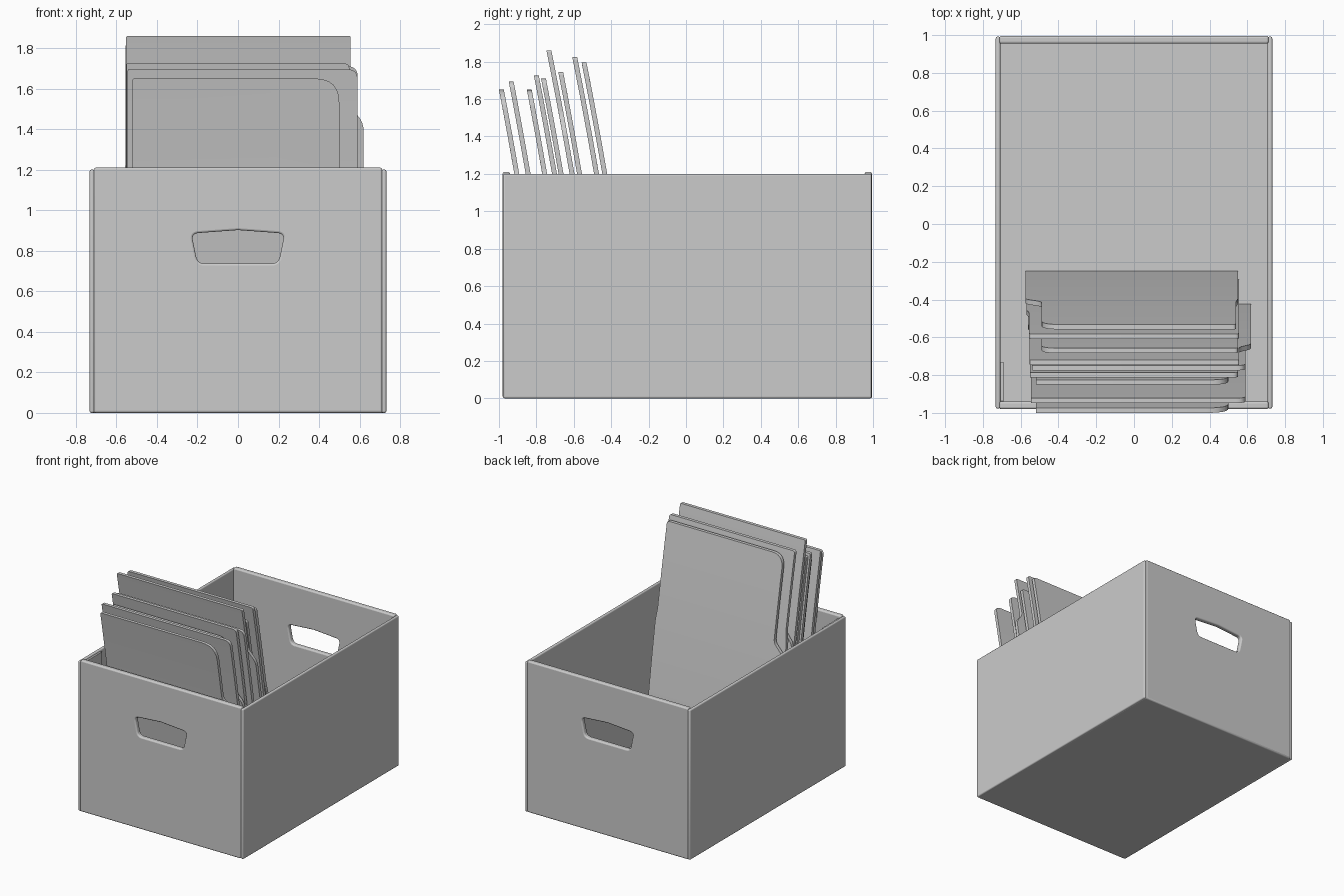
import bpy, bmesh
from math import radians
from mathutils import Vector, Matrix

if "Cube" in bpy.data.objects:
    bpy.data.objects.remove(bpy.data.objects["Cube"])


def rounded(points, segs=6):
    """Outline with each (x, z, radius) corner rounded off."""
    out, n = [], len(points)
    for i, (x, z, r) in enumerate(points):
        p = Vector((x, z))
        if r == 0:
            out.append(p)
            continue
        a = p + (Vector(points[i - 1][:2]) - p).normalized() * r
        b = p + (Vector(points[(i + 1) % n][:2]) - p).normalized() * r
        for k in range(segs + 1):
            t = k / segs
            out.append(a * (1 - t) ** 2 + p * 2 * t * (1 - t) + b * t * t)
    return out


def finish(obj, bevel):
    if bevel:
        m = obj.modifiers.new("soft_edges", 'BEVEL')
        m.width, m.segments = bevel, 3
        m.limit_method, m.angle_limit = 'ANGLE', radians(50)
        m.use_clamp_overlap = False
    bpy.ops.object.select_all(action='DESELECT')
    obj.select_set(True)
    bpy.context.view_layer.objects.active = obj
    bpy.ops.object.shade_smooth_by_angle(angle=radians(35))
    return obj


def plate(name, outlines, y, thick, bevel=0, lean=None):
    """Upright plate in the XZ plane; extra outlines become holes."""
    cu = bpy.data.curves.new(name, 'CURVE')
    cu.dimensions, cu.fill_mode, cu.extrude = '2D', 'BOTH', thick / 2
    for pts in outlines:
        sp = cu.splines.new('POLY')
        sp.points.add(len(pts) - 1)
        for q, p in zip(sp.points, pts):
            q.co = (p.x, p.y, 0, 1)
        sp.use_cyclic_u = True
    tmp = bpy.data.objects.new(name + "_outline", cu)
    bpy.context.collection.objects.link(tmp)
    bpy.context.view_layer.update()
    dg = bpy.context.evaluated_depsgraph_get()
    me = bpy.data.meshes.new_from_object(tmp.evaluated_get(dg))
    bpy.data.objects.remove(tmp)
    me.name = name
    bm = bmesh.new()
    bm.from_mesh(me)
    bmesh.ops.remove_doubles(bm, verts=bm.verts, dist=1e-5)
    bmesh.ops.dissolve_limit(bm, angle_limit=radians(0.5), verts=bm.verts, edges=bm.edges)
    bmesh.ops.rotate(bm, verts=bm.verts, cent=(0, 0, 0), matrix=Matrix.Rotation(radians(90), 3, 'X'))
    if lean:
        for k in range(1, 10):
            bmesh.ops.bisect_plane(bm, geom=bm.verts[:] + bm.edges[:] + bm.faces[:],
                                   plane_co=(0, 0, 0.2 * k), plane_no=(0, 0, 1))
    for v in bm.verts:
        v.co.y += y - (lean(v.co.z) if lean else 0)
    bmesh.ops.recalc_face_normals(bm, faces=bm.faces)
    bm.to_mesh(me)
    bm.free()
    obj = bpy.data.objects.new(name, me)
    bpy.context.collection.objects.link(obj)
    return finish(obj, bevel)


def block(name, lo, hi, bevel):
    lo, hi = Vector(lo), Vector(hi)
    bpy.ops.mesh.primitive_cube_add(size=1, location=(lo + hi) / 2)
    obj = bpy.context.object
    obj.name = name
    for v in obj.data.vertices:
        v.co *= hi - lo
    return finish(obj, bevel)


# Box end walls with hand holes
wall = rounded([(-.712, 0, 0), (.712, 0, 0), (.712, 1.21, .012), (-.712, 1.21, .012)])
hole = rounded([(-.23, .885, .035), (0, .902, 0), (.23, .885, .035),
                (.20, .737, .035), (-.20, .737, .035)])
plate("front_wall", [wall, hole], -.96, .04, .01)
plate("back_wall", [wall, hole], .975, .04, .01)

# Side walls, floor and loose corner flap
for name, s in (("right_wall", 1), ("left_wall", -1)):
    xs = sorted((s * .708, s * .732))
    block(name, (xs[0], -.978, 0), (xs[1], .992, 1.2), .009)
block("floor", (-.722, -.972, 0), (.722, .987, .025), .009)
block("corner_flap", (-.708, -.94, .025), (-.69, -.73, 1.19), .004)


# Folder covers: top y, top z, left x, right x, left radius, right radius,
# lower left x, lower right x, height of the side step
def sag(z):
    return .12 * z + .022 * z * z


covers = [
    (-.987, 1.65, -.52, .50, .01, .12, -.52, .57, 1.18),
    (-.935, 1.695, -.545, .59, .01, .05, -.545, .59, 1.1),
    (-.838, 1.65, -.52, .50, .01, .10, -.52, .57, 1.18),
    (-.800, 1.725, -.55, .55, .01, .03, -.55, .55, 1.1),
    (-.762, 1.71, -.54, .59, .01, .05, -.54, .59, 1.1),
    (-.733, 1.86, -.552, .556, .01, .01, -.552, .62, 1.49),
    (-.670, 1.745, -.49, .55, .08, .02, -.56, .55, 1.15),
    (-.595, 1.825, -.555, .555, .02, .02, -.57, .555, 1.2),
    (-.545, 1.795, -.49, .54, .10, .02, -.575, .55, 1.12),
]
for i, (y, top, xl, xr, rl, rr, ll, lr, step) in enumerate(covers, 1):
    pts = [(ll, .027, .01), (lr, .027, .01)]
    if lr > xr + .005:
        pts += [(lr, step - .06, .04), (xr, step + .02, .03)]
    pts += [(xr, top, rr), (xl, top, rl)]
    if ll < xl - .005:
        pts += [(xl, step + .02, .03), (ll, step - .06, .03)]
    plate(f"folder_cover_{i}", [rounded(pts)], y + sag(top), .026, 0, sag)
